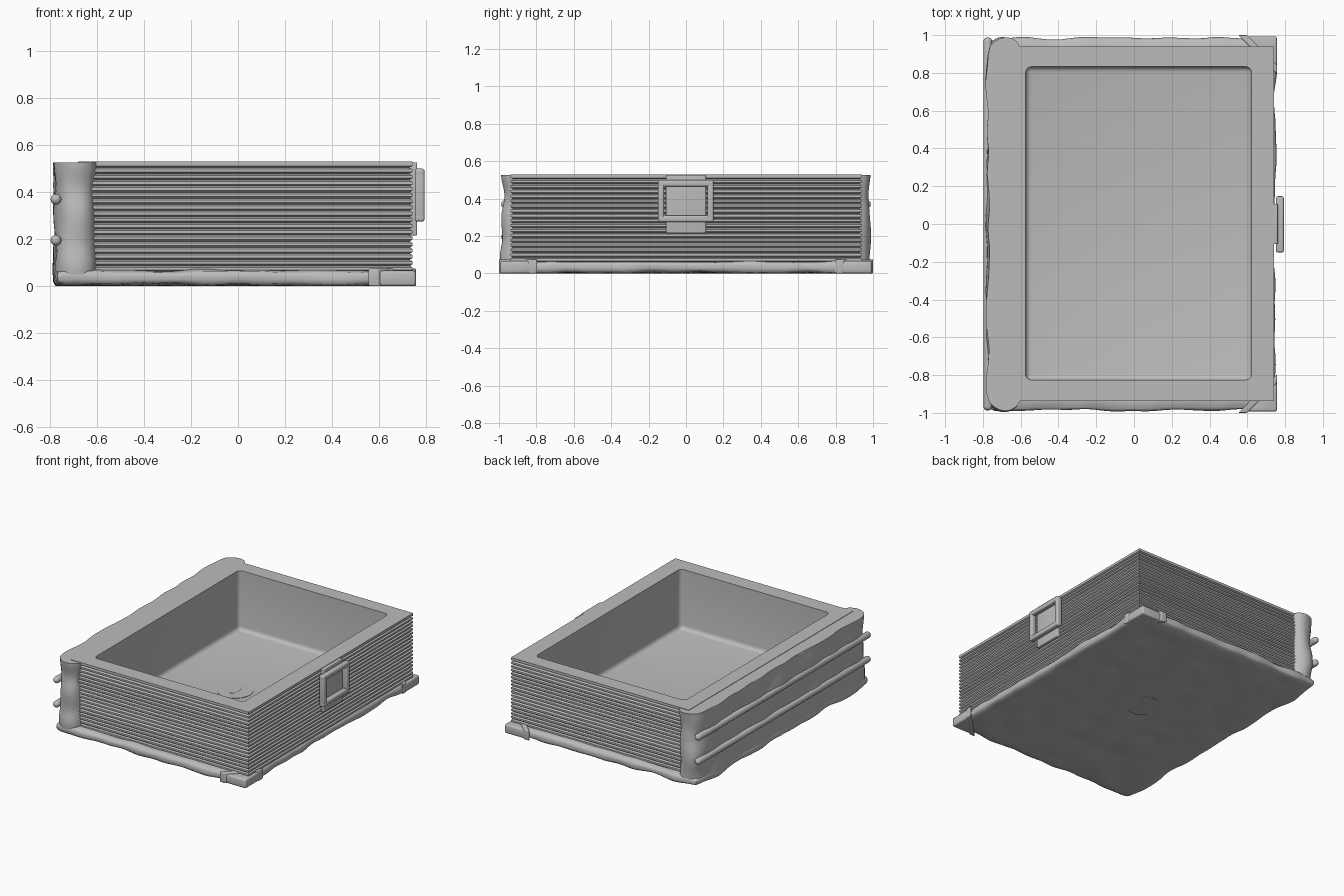
import bpy, bmesh, math, random
from mathutils import Vector, noise

random.seed(4)
if "Cube" in bpy.data.objects:
    bpy.data.objects.remove(bpy.data.objects["Cube"])

grey = bpy.data.materials.new("plain grey")
grey.use_nodes = True
grey.diffuse_color = (0.5, 0.5, 0.5, 1)
grey.node_tree.nodes["Principled BSDF"].inputs["Base Color"].default_value = (0.5, 0.5, 0.5, 1)


def finish(name, bm, smooth=None):
    bmesh.ops.recalc_face_normals(bm, faces=bm.faces)
    mesh = bpy.data.meshes.new(name)
    bm.to_mesh(mesh)
    bm.free()
    mesh.materials.append(grey)
    ob = bpy.data.objects.new(name, mesh)
    bpy.context.collection.objects.link(ob)
    if smooth:
        bpy.ops.object.select_all(action="DESELECT")
        ob.select_set(True)
        bpy.context.view_layer.objects.active = ob
        bpy.ops.object.shade_smooth_by_angle(angle=math.radians(smooth))
    return ob


def cube(lo, hi):
    bm = bmesh.new()
    bmesh.ops.create_cube(bm, size=1)
    lo, hi = Vector(lo), Vector(hi)
    for v in bm.verts:
        v.co = lo + (hi - lo) * (v.co + Vector((0.5, 0.5, 0.5)))
    return bm


def box(name, lo, hi, bevel=0.0):
    bm = cube(lo, hi)
    if bevel:
        bmesh.ops.bevel(bm, geom=bm.edges[:], offset=bevel, segments=4, profile=0.5, affect="EDGES")
    return finish(name, bm, 40)


def leather(name, lo, hi, r, axes, wave, cuts=40):
    """Subdivided block, rounded along the given axes, with an uneven hand-worked surface."""
    bm = cube(lo, hi)
    bmesh.ops.subdivide_edges(bm, edges=bm.edges[:], cuts=cuts, use_grid_fill=True)
    for v in bm.verts:
        core = v.co.copy()
        for a in axes:
            core[a] = min(max(core[a], lo[a] + r), hi[a] - r)
        push = v.co - core
        if push.length > 1e-6:
            push.normalize()
            v.co = core + push * r
            v.co += push * wave * noise.noise(v.co * 6)
        v.co.z = max(v.co.z, 0)
    return finish(name, bm, 50)


def prism(name, points, z0, z1, bevel):
    bm = bmesh.new()
    base = bm.faces.new([bm.verts.new((x, y, z0)) for x, y in points])
    top = bmesh.ops.extrude_face_region(bm, geom=[base])["geom"]
    bmesh.ops.translate(bm, vec=(0, 0, z1 - z0), verts=[g for g in top if isinstance(g, bmesh.types.BMVert)])
    bmesh.ops.recalc_face_normals(bm, faces=bm.faces)
    bmesh.ops.bevel(bm, geom=bm.edges[:], offset=bevel, segments=3, profile=0.5, affect="EDGES")
    return finish(name, bm, 40)


# Leather cover and wrapped spine
leather("back_cover", (-0.775, -0.985, 0.002), (0.747, 0.985, 0.068), 0.03, (0, 1, 2), 0.016)
leather("spine", (-0.775, -0.985, 0.05), (-0.6, 0.985, 0.527), 0.085, (0, 1), 0.02)

# Page block: stacked rings alternate in and out to form leaf ridges
bm = bmesh.new()
x0, x1, y0, y1, z0, z1 = -0.68, 0.742, -0.937, 0.94, 0.06, 0.53
ridges, rings = 18, []
for i in range(ridges):
    depth = random.uniform(0.009, 0.016)
    for t, inset in ((0.0, depth), (0.3, 0.0), (0.75, 0.0)):
        z = z0 + (z1 - z0) * (i + t) / ridges
        rings.append((z, inset))
rings.append((z1, 0.0))
previous = None
for z, d in rings:
    ring = [bm.verts.new(c) for c in ((x0, y0 + d, z), (x1 - d, y0 + d, z), (x1 - d, y1 - d, z), (x0, y1 - d, z))]
    if previous:
        for k in range(4):
            bm.faces.new((previous[k], previous[(k + 1) % 4], ring[(k + 1) % 4], ring[k]))
    else:
        bm.faces.new(ring[::-1])
    previous = ring
bm.faces.new(previous)
pages = finish("page_block", bm)

# Hollow compartment with rounded corners
cutter = box("compartment_cutter", (-0.574, -0.825, 0.1), (0.622, 0.833, 0.8), 0.03)
cutter.hide_render = True
cutter.hide_set(True)
cut = pages.modifiers.new("compartment", "BOOLEAN")
cut.operation = "DIFFERENCE"
cut.solver = "EXACT"
cut.object = cutter
bpy.context.view_layer.objects.active = pages
bpy.ops.object.modifier_apply(modifier=cut.name)
bpy.data.objects.remove(cutter)
bpy.ops.object.select_all(action="DESELECT")
pages.select_set(True)
bpy.ops.object.shade_smooth_by_angle(angle=math.radians(25))


# Round inlay with an oval centre, inside and underneath
def disc(name, rx, ry, z, h):
    bm = bmesh.new()
    bmesh.ops.create_cone(bm, cap_ends=True, segments=48, radius1=1, radius2=1, depth=1)
    for v in bm.verts:
        v.co = Vector((-0.05 + v.co.x * rx, 0.04 + v.co.y * ry, z + v.co.z * h))
    finish(name, bm, 40)


for place, z in (("floor", 0.1), ("underside", 0.004)):
    disc(place + "_inlay", 0.12, 0.12, z, 0.006)
    disc(place + "_inlay_oval", 0.026, 0.054, z, 0.008)

# Raised spine bands with rounded ends
for name, z in (("lower_band", 0.195), ("upper_band", 0.37)):
    r, half = 0.023, 0.965
    bm = bmesh.new()
    bmesh.ops.create_uvsphere(bm, u_segments=20, v_segments=13, radius=r)
    for v in bm.verts:
        x, y, h = v.co
        along = half if h > 0 else -half
        v.co = Vector((-0.774 + x, along + h, z + y))
    finish(name, bm, 50)

# Corner guards with a diagonal clip
for side, s in (("front", -1), ("back", 1)):
    prism(side + "_corner_guard",
          [(0.585, s * 0.993), (0.757, s * 0.993), (0.757, s * 0.82)], 0.0, 0.066, 0.012)
    prism(side + "_corner_clip",
          [(0.552, s), (0.598, s), (0.758, s * 0.84), (0.758, s * 0.794)], 0.0, 0.076, 0.006)

# Clasp strap and square buckle
box("clasp_strap", (0.725, -0.107, 0.215), (0.762, 0.107, 0.527), 0.006)
for name, z0, z1 in (("buckle_bottom", 0.275, 0.31), ("buckle_top", 0.465, 0.5)):
    box(name, (0.752, -0.15, z0), (0.793, 0.147, z1), 0.01)
for name, y0, y1 in (("buckle_right", -0.15, -0.117), ("buckle_left", 0.114, 0.147)):
    box(name, (0.752, y0, 0.275), (0.793, y1, 0.5), 0.01)
